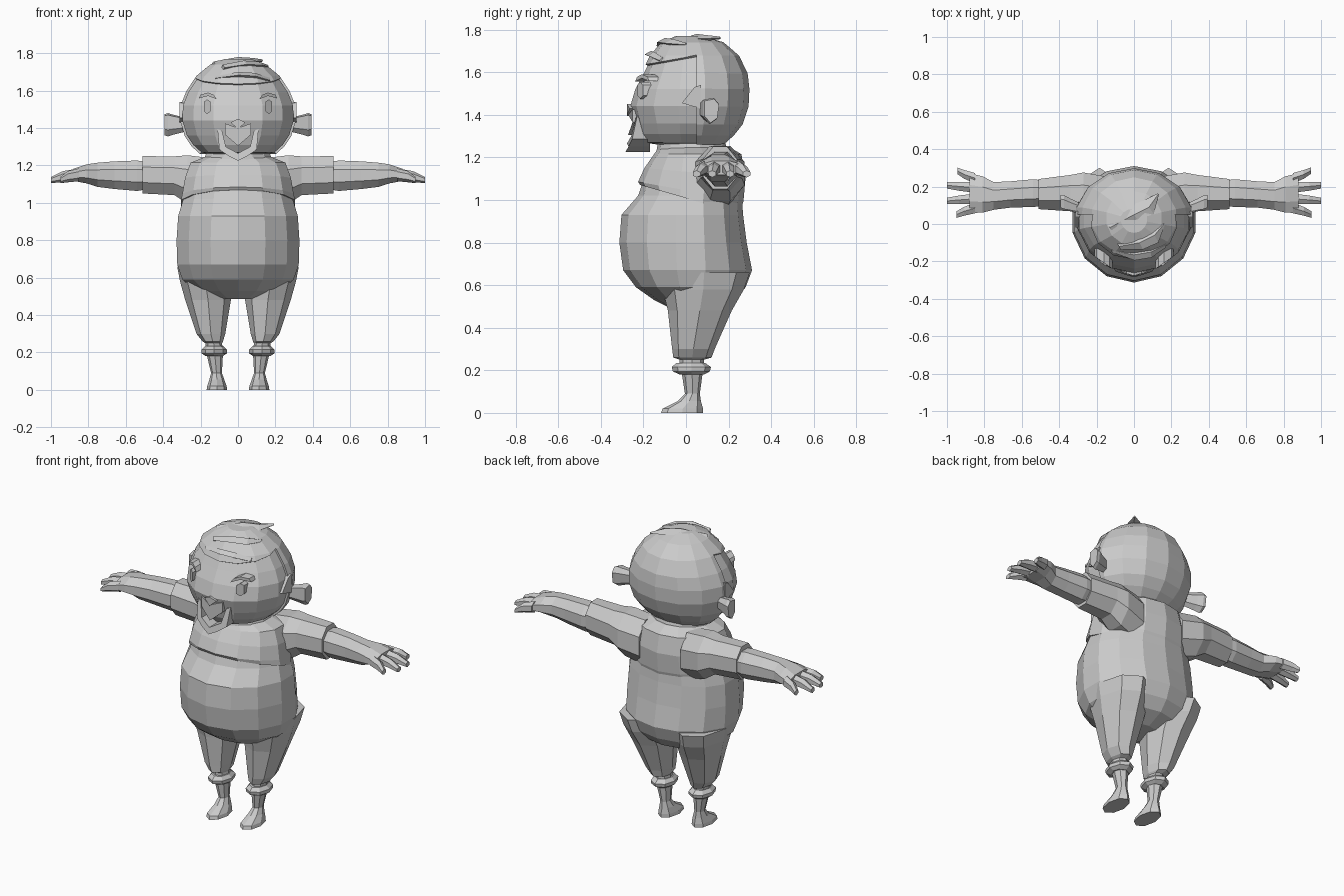
import bpy, bmesh, math
from mathutils import Vector

clay = bpy.data.materials.new("clay_grey")
clay.diffuse_color = (0.6, 0.6, 0.6, 1)


def finish(name, bm, mirror=False):
    bmesh.ops.recalc_face_normals(bm, faces=bm.faces)
    me = bpy.data.meshes.new(name)
    bm.to_mesh(me)
    bm.free()
    me.materials.append(clay)
    ob = bpy.data.objects.new(name, me)
    bpy.context.collection.objects.link(ob)
    if mirror:
        ob.modifiers.new("mirror", 'MIRROR').use_mirror_merge = False
    return ob


def loft_bm(rings, caps=True):
    bm = bmesh.new()
    loops = [[bm.verts.new(p) for p in r] for r in rings]
    for a, b in zip(loops, loops[1:]):
        for i in range(len(a)):
            j = (i + 1) % len(a)
            bm.faces.new((a[i], a[j], b[j], b[i]))
    if caps:
        bm.faces.new(loops[0][::-1])
        bm.faces.new(loops[-1])
    return bm


def hoop(z, hx, yf, yb, ym=0.03, cx=0.0, n=14, tilt=0.0):
    """Horizontal ring with separate front and back depth."""
    pts = []
    for i in range(n):
        a = -math.pi / 2 + i * 2 * math.pi / n
        s = math.sin(a)
        y = ym + s * ((yb - ym) if s > 0 else (ym - yf))
        pts.append((cx + hx * math.cos(a), y, z - tilt * s))
    return pts


def xring(x, yc, zc, ry, rz, n=8):
    """Ring around the x axis, for arms and fingers."""
    return [(x, yc + ry * math.cos(a), zc + rz * math.sin(a))
            for a in (math.pi / n + i * 2 * math.pi / n for i in range(n))]


def prism(name, outline, front, back, mirror=False):
    """Outline in x and z, with the front surface given by a function."""
    rings = [[(x, front(x, z), z) for x, z in outline],
             [(x, back, z) for x, z in outline]]
    return finish(name, loft_bm(rings), mirror)


def strand(name, path):
    """Flat pointed hair lock: (x, y, z, half width, thickness)."""
    rings = []
    d = Vector(path[-1][:2]) - Vector(path[0][:2])
    side = Vector((-d.y, d.x)).normalized()
    for x, y, z, w, t in path:
        rings.append([(x + side.x * w, y + side.y * w, z - t), (x, y, z + t * 0.4),
                      (x - side.x * w, y - side.y * w, z - t), (x, y, z - 2 * t)])
    finish(name, loft_bm(rings))


# Torso with round belly and seat
finish("torso", loft_bm([hoop(*r) for r in [
    (0.485, 0.12, -0.06, 0.13), (0.53, 0.23, -0.15, 0.23), (0.59, 0.305, -0.235, 0.28),
    (0.67, 0.333, -0.295, 0.31), (0.80, 0.337, -0.313, 0.285), (0.93, 0.328, -0.303, 0.268),
    (1.02, 0.30, -0.225, 0.262), (1.12, 0.275, -0.19, 0.27), (1.20, 0.24, -0.15, 0.25),
    (1.25, 0.15, -0.11, 0.19)]]))

# Short jacket over the chest, lower edge rising to the front
finish("jacket", loft_bm([
    hoop(1.00, 0.27, -0.18, 0.24, tilt=0.07), hoop(1.00, 0.312, -0.215, 0.25, tilt=0.07),
    hoop(1.04, 0.305, -0.225, 0.27, tilt=0.045), hoop(1.13, 0.29, -0.195, 0.28, tilt=0.02),
    hoop(1.215, 0.26, -0.15, 0.26), hoop(1.25, 0.17, -0.125, 0.2)]))
finish("neck", loft_bm([hoop(1.22, 0.19, -0.14, 0.2), hoop(1.28, 0.17, -0.13, 0.18)]))

# Sleeves
finish("sleeve", loft_bm([xring(*r) for r in [
    (0.14, 0.15, 1.10, 0.11, 0.15), (0.27, 0.16, 1.125, 0.125, 0.14),
    (0.34, 0.165, 1.145, 0.105, 0.112), (0.51, 0.16, 1.15, 0.087, 0.108),
    (0.51, 0.16, 1.15, 0.07, 0.088)]]), True)

# Forearms flowing into the palms
finish("forearm_and_palm", loft_bm([xring(*r) for r in [
    (0.49, 0.165, 1.145, 0.075, 0.08), (0.54, 0.165, 1.145, 0.08, 0.088),
    (0.66, 0.158, 1.148, 0.076, 0.08), (0.75, 0.15, 1.15, 0.08, 0.07),
    (0.81, 0.158, 1.155, 0.105, 0.055), (0.88, 0.165, 1.15, 0.115, 0.035)]]), True)

# Fingers, fanned and drooping
for i, (y0, y1, tip) in enumerate([(0.245, 0.285, 0.945), (0.195, 0.207, 1.0),
                                   (0.135, 0.123, 1.0), (0.085, 0.05, 0.95)]):
    ym = (y0 + y1) / 2
    finish(f"finger_{i + 1}", loft_bm([
        xring(0.85, y0, 1.15, 0.032, 0.034, 6),
        xring((0.87 + tip) / 2, ym, 1.14, 0.027, 0.03, 6),
        xring(tip, y1, 1.122, 0.02, 0.016, 6)]), True)


def column(name, rows, n=8):
    finish(name, loft_bm([hoop(z, hx, yf, yb, (yf + yb) / 2, cx, n)
                          for z, cx, hx, yf, yb in rows]), True)


# Trouser legs, cuffs and feet
column("trouser_leg", [
    (0.66, 0.185, 0.14, -0.13, 0.30), (0.58, 0.175, 0.135, -0.11, 0.272),
    (0.48, 0.16, 0.122, -0.085, 0.215), (0.30, 0.145, 0.077, -0.065, 0.135),
    (0.26, 0.135, 0.055, -0.06, 0.12), (0.25, 0.13, 0.045, -0.03, 0.085),
    (0.21, 0.127, 0.045, -0.03, 0.085)])
column("trouser_cuff", [
    (0.235, 0.127, 0.048, -0.045, 0.09), (0.215, 0.127, 0.067, -0.067, 0.117),
    (0.195, 0.127, 0.067, -0.062, 0.112), (0.18, 0.127, 0.045, -0.03, 0.085)])
column("foot", [
    (0.20, 0.125, 0.045, -0.022, 0.08), (0.09, 0.115, 0.029, -0.005, 0.065),
    (0.055, 0.113, 0.04, -0.04, 0.07), (0.02, 0.113, 0.052, -0.11, 0.08),
    (0.0, 0.113, 0.055, -0.117, 0.08)])

# Head
head_rings = [hoop(z, hx, yf, yb, 0.03) for z, hx, yf, yb in [
    (1.255, 0.13, -0.10, 0.13), (1.27, 0.20, -0.20, 0.17), (1.31, 0.245, -0.225, 0.215),
    (1.36, 0.28, -0.238, 0.255), (1.44, 0.305, -0.262, 0.282), (1.52, 0.302, -0.238, 0.286),
    (1.59, 0.273, -0.20, 0.278), (1.67, 0.22, -0.16, 0.24), (1.73, 0.145, -0.11, 0.17),
    (1.758, 0.07, -0.045, 0.08)]]
finish("head", loft_bm(head_rings))

# Hair cap: head shell with the face area cut away
bm = loft_bm(head_rings)
for co, no in [((0, 0.04, 1.67), (0, -0.18, 1)), ((0, 0.05, 0), (0, 1, 0))]:
    bmesh.ops.bisect_plane(bm, geom=bm.verts[:] + bm.edges[:] + bm.faces[:],
                           plane_co=co, plane_no=no)


def is_face(f):
    c = f.calc_center_median()
    return c.z < 1.265 or (c.y < 0.05 and c.z < 1.67 + 0.18 * (c.y - 0.04))


bmesh.ops.delete(bm, geom=[f for f in bm.faces if is_face(f)], context='FACES')
hair = finish("hair_cap", bm)
mod = hair.modifiers.new("thickness", 'SOLIDIFY')
mod.thickness = 0.012
mod.offset = 1

# Hair locks swept over the crown
strand("top_lock", [(-0.13, -0.02, 1.752, 0.02, 0.01), (0.0, 0.05, 1.775, 0.055, 0.012),
                    (0.08, 0.09, 1.77, 0.045, 0.012), (0.13, 0.16, 1.765, 0.005, 0.005)])
strand("front_lock", [(-0.08, -0.12, 1.735, 0.02, 0.012), (0.03, -0.10, 1.755, 0.04, 0.014),
                      (0.11, -0.06, 1.75, 0.045, 0.014), (0.16, 0.0, 1.735, 0.008, 0.006)])
strand("fringe_lock", [(0.17, -0.11, 1.665, 0.015, 0.01), (0.09, -0.15, 1.69, 0.03, 0.012),
                       (0.0, -0.165, 1.695, 0.03, 0.012), (-0.12, -0.14, 1.675, 0.01, 0.008)])

# Sideburns and ears
finish("sideburn", loft_bm([
    [(x, y, z) for y, z in [(0.07, 1.54), (0.04, 1.53), (-0.02, 1.455), (0.03, 1.44),
                            (0.07, 1.43)]] for x in (0.285, 0.312)]), True)
finish("ear", loft_bm([
    [(x, y0 + dy * s, 1.42 + dz * s) for dy, dz in
     [(-0.03, 0.05), (0.02, 0.06), (0.045, 0.03), (0.035, -0.04), (0.0, -0.065), (-0.03, -0.03)]]
    for x, y0, s in [(0.28, 0.08, 0.6), (0.345, 0.10, 0.85), (0.375, 0.11, 1.0),
                     (0.392, 0.115, 0.9)]]), True)

# Eyes and eyebrows
prism("eye", [(0.165 + 0.018 * sx, 1.515 + dz) for sx, dz in
              [(-1, -0.025), (0, -0.04), (1, -0.025), (1, 0.025), (0, 0.038), (-1, 0.025)]],
      lambda x, z: -0.215 + (x - 0.165) * 0.7, -0.16, True)
prism("eyebrow", [(0.115, 1.555), (0.16, 1.572), (0.21, 1.558), (0.20, 1.578),
                  (0.16, 1.59), (0.13, 1.578)],
      lambda x, z: -0.205 + (x - 0.165) * 0.7, -0.13, True)

# Pointed beard and moustache
prism("beard", [(-0.11, 1.395), (-0.10, 1.285), (-0.05, 1.25), (0, 1.225), (0.05, 1.25),
                (0.10, 1.285), (0.11, 1.395), (0.085, 1.385), (0.065, 1.30), (0, 1.265),
                (-0.065, 1.30), (-0.085, 1.385)],
      lambda x, z: -0.25 - (1.40 - z) * 0.2 + abs(x) * 0.2, -0.17)
prism("moustache", [(-0.07, 1.425), (-0.07, 1.365), (0, 1.305), (0.07, 1.365),
                    (0.07, 1.425), (0, 1.40)],
      lambda x, z: -0.272 + abs(x) * 0.3, -0.2)
prism("nose", [(-0.04, 1.43), (0, 1.395), (0.04, 1.43), (0, 1.45)],
      lambda x, z: -0.277 + abs(x) * 0.3, -0.2)
